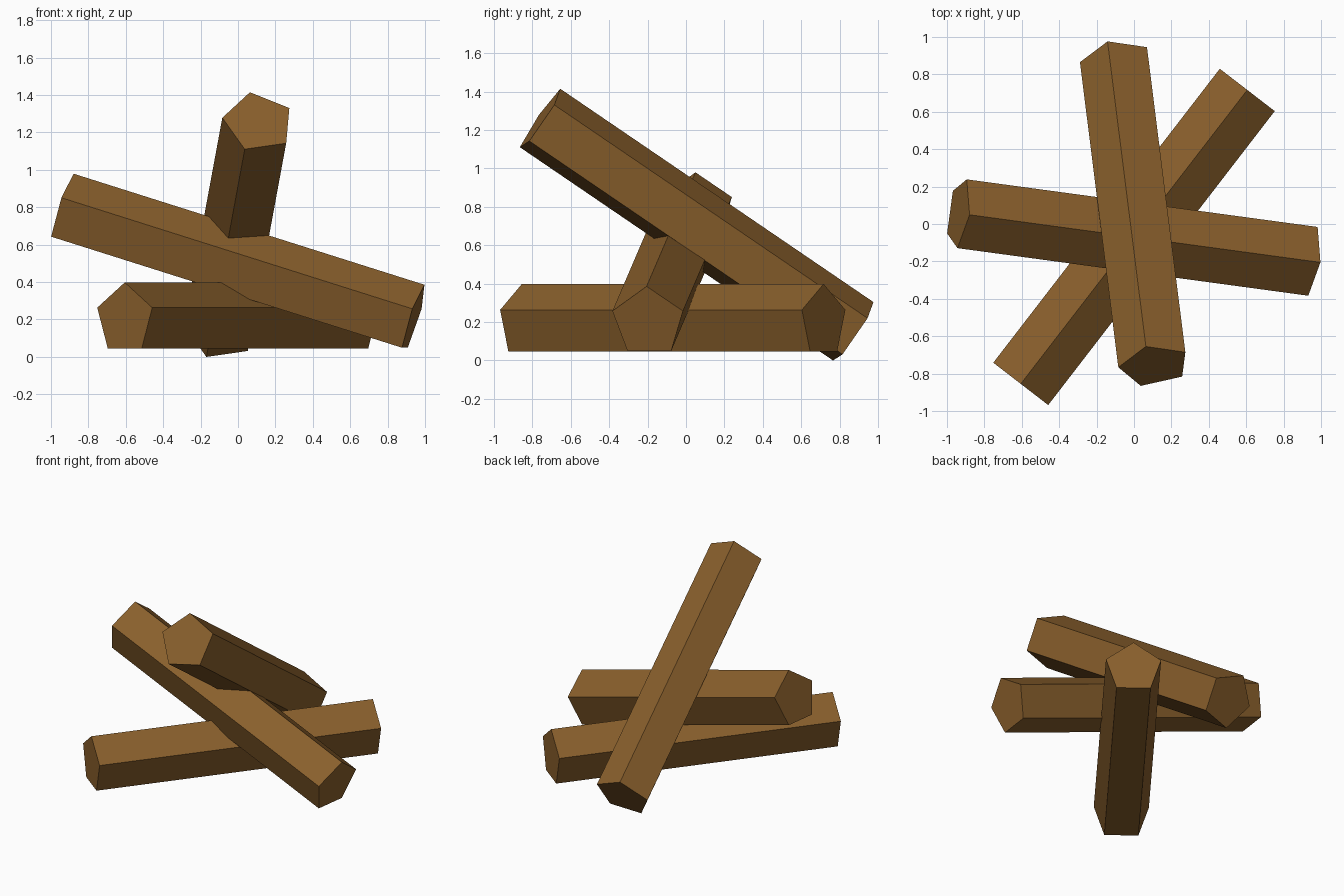
import bpy
from math import sin, cos, tau
from mathutils import Vector

if "Cube" in bpy.data.objects:
    bpy.data.objects.remove(bpy.data.objects["Cube"])

RADIUS, LENGTH, SIDES = 0.195, 1.984, 5

wood = bpy.data.materials.new("wood")
wood.diffuse_color = (0.25, 0.115, 0.025, 1)
wood.use_nodes = True
wood.node_tree.nodes["Principled BSDF"].inputs["Base Color"].default_value = wood.diffuse_color


def add_log(name, centre, axis, apex):
    """Five-sided log along axis, with one ridge facing apex."""
    centre, axis, apex = Vector(centre), Vector(axis).normalized(), Vector(apex)
    ridge = (apex - axis * apex.dot(axis)).normalized()
    side = axis.cross(ridge)
    ring = [RADIUS * (ridge * cos(tau * i / SIDES) + side * sin(tau * i / SIDES))
            for i in range(SIDES)]
    verts = [centre + axis * s * LENGTH / 2 + p for s in (-1, 1) for p in ring]
    faces = [(i, (i + 1) % SIDES, (i + 1) % SIDES + SIDES, i + SIDES)
             for i in range(SIDES)]
    faces += [tuple(reversed(range(SIDES))), tuple(range(SIDES, 2 * SIDES))]
    mesh = bpy.data.meshes.new(name)
    mesh.from_pydata(verts, [], faces)
    mesh.materials.append(wood)
    obj = bpy.data.objects.new(name, mesh)
    bpy.context.collection.objects.link(obj)


# Stack of three crossed logs: one flat, one resting on it, one leaning on top
add_log("ground_log", (0, -0.069, 0.203), (1.21, 1.57, 0), (0, 0, 1))
add_log("middle_log", (0.001, -0.07, 0.4965), (1.88, -0.255, -0.595), (0, 0, 1))
add_log("leaning_log", (0.007, 0.058, 0.70), (-0.205, 1.63, -1.11), (-0.046, 0.102, 0.16))
